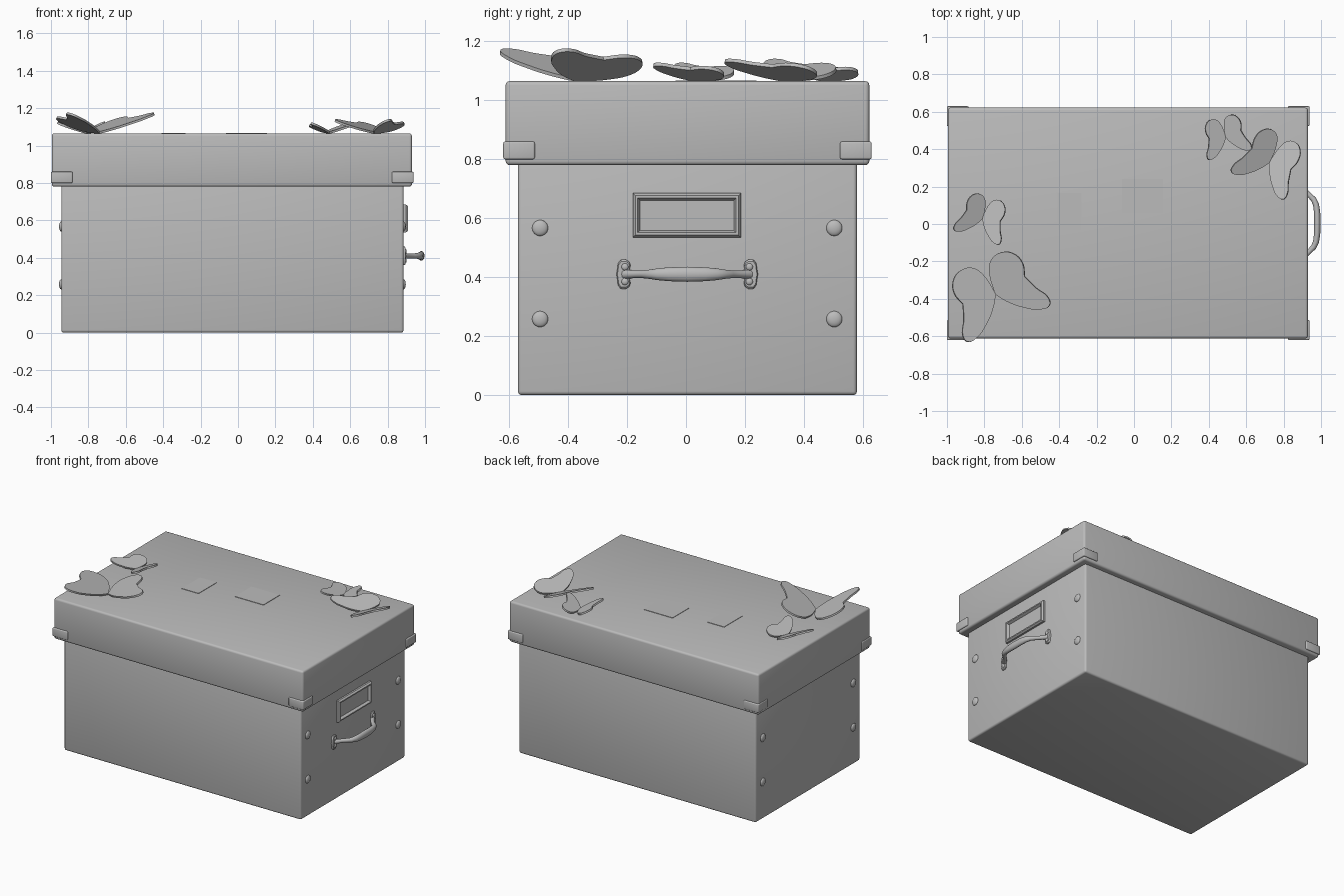
import bpy, bmesh, math
from mathutils import Vector, Matrix

cube = bpy.data.objects.get("Cube")
if cube:
    bpy.data.objects.remove(cube, do_unlink=True)

grey = bpy.data.materials.new("plain_grey")
grey.use_nodes = True
grey.diffuse_color = (0.5, 0.5, 0.5, 1)
grey.node_tree.nodes["Principled BSDF"].inputs["Base Color"].default_value = (0.5, 0.5, 0.5, 1)


def finish(name, bm):
    """Turn a bmesh into a smooth shaded object with sharp edges kept."""
    bmesh.ops.recalc_face_normals(bm, faces=bm.faces)
    mesh = bpy.data.meshes.new(name)
    bm.to_mesh(mesh)
    bm.free()
    mesh.materials.append(grey)
    obj = bpy.data.objects.new(name, mesh)
    bpy.context.collection.objects.link(obj)
    smooth(obj)
    return obj


def smooth(obj):
    bpy.ops.object.select_all(action='DESELECT')
    obj.select_set(True)
    bpy.context.view_layer.objects.active = obj
    bpy.ops.object.shade_smooth_by_angle(angle=math.radians(35))


def box(name, low, high, bevel=0.0):
    low, high = Vector(low), Vector(high)
    bm = bmesh.new()
    bmesh.ops.create_cube(bm, size=1)
    bmesh.ops.scale(bm, vec=high - low, verts=bm.verts)
    bmesh.ops.translate(bm, vec=(low + high) / 2, verts=bm.verts)
    if bevel:
        bmesh.ops.bevel(bm, geom=bm.edges[:], offset=bevel, segments=3,
                        profile=0.5, affect='EDGES')
    return finish(name, bm)


def dome(name, centre, radius, height):
    bm = bmesh.new()
    bmesh.ops.create_uvsphere(bm, u_segments=20, v_segments=12, radius=1)
    bmesh.ops.scale(bm, vec=(height, radius, radius), verts=bm.verts)
    bmesh.ops.translate(bm, vec=centre, verts=bm.verts)
    return finish(name, bm)


def loft(name, rings, cap_start=True):
    """Skin a list of equal rings of points and cap the ends."""
    bm = bmesh.new()
    rows = [[bm.verts.new(p) for p in ring] for ring in rings]
    n = len(rows[0])
    for a, b in zip(rows, rows[1:]):
        for i in range(n):
            bm.faces.new((a[i], a[(i + 1) % n], b[(i + 1) % n], b[i]))
    if cap_start:
        bm.faces.new(rows[0])
    bm.faces.new(rows[-1])
    return finish(name, bm)


# Box body and overhanging lid
box("box_body", (-0.945, -0.57, 0), (0.885, 0.58, 0.82), 0.013)
box("lid", (-0.995, -0.612, 0.78), (0.93, 0.622, 1.065), 0.014)

# Metal corner guards on the lid rim
for x, sx in ((-1.0, 1), (0.938, -1)):
    for y, sy in ((-0.62, 1), (0.63, -1)):
        xs = sorted((x, x + sx * 0.115))
        ys = sorted((y, y + sy * 0.107))
        box("lid_corner_guard", (xs[0], ys[0], 0.8), (xs[1], ys[1], 0.86), 0.006)

# Flush patches on the lid top
for x, y, w, d in ((-0.345, 0.065, 0.13, 0.2), (0.045, 0.15, 0.22, 0.18)):
    box("lid_patch", (x - w / 2, y - d / 2, 1.06), (x + w / 2, y + d / 2, 1.068))

# Rivets on both ends
for x in (-0.945, 0.885):
    for y in (-0.495, 0.503):
        for z in (0.258, 0.567):
            dome("rivet", (x, y, z), 0.027, 0.012)

# Label holder: stepped rectangular rings
rings = []
for inset, x in ((0, 0.88), (0, 0.897), (0.008, 0.908), (0.016, 0.908),
                 (0.024, 0.891), (0.026, 0.891)):
    w, h = 0.183 - inset, 0.075 - inset
    rings.append([(x, 0.003 + a * w, 0.61 + b * h)
                  for a, b in ((-1, -1), (1, -1), (1, 1), (-1, 1))])
loft("label_holder", rings)

# Handle bar: elliptical sections swept along a bowed path
half = [(-0.212, 0.886, 0.017), (-0.196, 0.9, 0.014), (-0.172, 0.917, 0.013),
        (-0.148, 0.94, 0.0135), (-0.128, 0.96, 0.0155), (-0.1, 0.973, 0.02),
        (-0.06, 0.979, 0.0235)]
path = half + [(0, 0.98, 0.0255)] + [(-y, x, r) for y, x, r in reversed(half)]
rings = []
for i, (y, x, r) in enumerate(path):
    a, b = path[max(i - 1, 0)], path[min(i + 1, len(path) - 1)]
    side = Vector((b[0] - a[0], a[1] - b[1], 0)).normalized()
    centre = Vector((x, y + 0.004, 0.41))
    depth = min(r, 0.012 + r * 0.2)
    rings.append([centre + side * depth * math.cos(t) + Vector((0, 0, r * math.sin(t)))
                  for t in (k * math.tau / 20 for k in range(20))])
loft("handle_bar", rings)

# Handle end plates with small screws
quarter = [(-0.026, 0), (-0.023, 0.018), (-0.021, 0.036), (-0.012, 0.049),
           (0.006, 0.05), (0.018, 0.042), (0.022, 0.03), (0.018, 0.014)]
outline = quarter + [(y, -z) for y, z in reversed(quarter[1:])]
for s in (1, -1):
    rings = [[(x, 0.004 + s * (y * f - 0.214), 0.41 + z * f) for y, z in outline]
             for x, f in ((0.88, 1), (0.891, 1), (0.896, 0.88))]
    loft("handle_plate", rings)
    for z in (0.385, 0.435):
        dome("handle_screw", (0.895, 0.004 - s * 0.211, z), 0.012, 0.007)

# Butterflies: a filled wing curve, mirrored and tilted about the hinge line
wing = [(0, 0), (.07, .45), (.21, .67), (.45, .72), (.66, .6), (.75, .36),
        (.68, .09), (.79, -.2), (.94, -.5), (.9, -.64), (.7, -.64),
        (.4, -.46), (.16, -.23)]
TILT = math.radians(22)


def butterfly(x, y, heading, width, length):
    for s in (1, -1):
        curve = bpy.data.curves.new("butterfly_wing", 'CURVE')
        curve.dimensions = '2D'
        curve.fill_mode = 'BOTH'
        curve.extrude = 0.006
        curve.resolution_u = 5
        spline = curve.splines.new('BEZIER')
        spline.use_cyclic_u = True
        spline.bezier_points.add(len(wing) - 1)
        for i, (p, (u, v)) in enumerate(zip(spline.bezier_points, wing)):
            p.co = (s * u * width / math.cos(TILT), v * length, 0)
            kind = 'VECTOR' if i in (0, 6) else 'AUTO'
            p.handle_left_type = p.handle_right_type = kind
        curve.materials.append(grey)
        obj = bpy.data.objects.new("butterfly_wing", curve)
        bpy.context.collection.objects.link(obj)
        obj.matrix_world = (Matrix.Translation((x, y, 1.069))
                            @ Matrix.Rotation(math.radians(heading - 90), 4, 'Z')
                            @ Matrix.Rotation(-s * TILT, 4, 'Y'))
        bpy.ops.object.select_all(action='DESELECT')
        obj.select_set(True)
        bpy.context.view_layer.objects.active = obj
        bpy.ops.object.convert(target='MESH')
        smooth(bpy.context.view_layer.objects.active)


butterfly(-0.74, -0.376, 114, 0.267, 0.267)
butterfly(-0.81, 0.03, 72, 0.14, 0.165)
butterfly(0.725, 0.33, 62, 0.175, 0.22)
butterfly(0.49, 0.465, 104, 0.13, 0.15)
